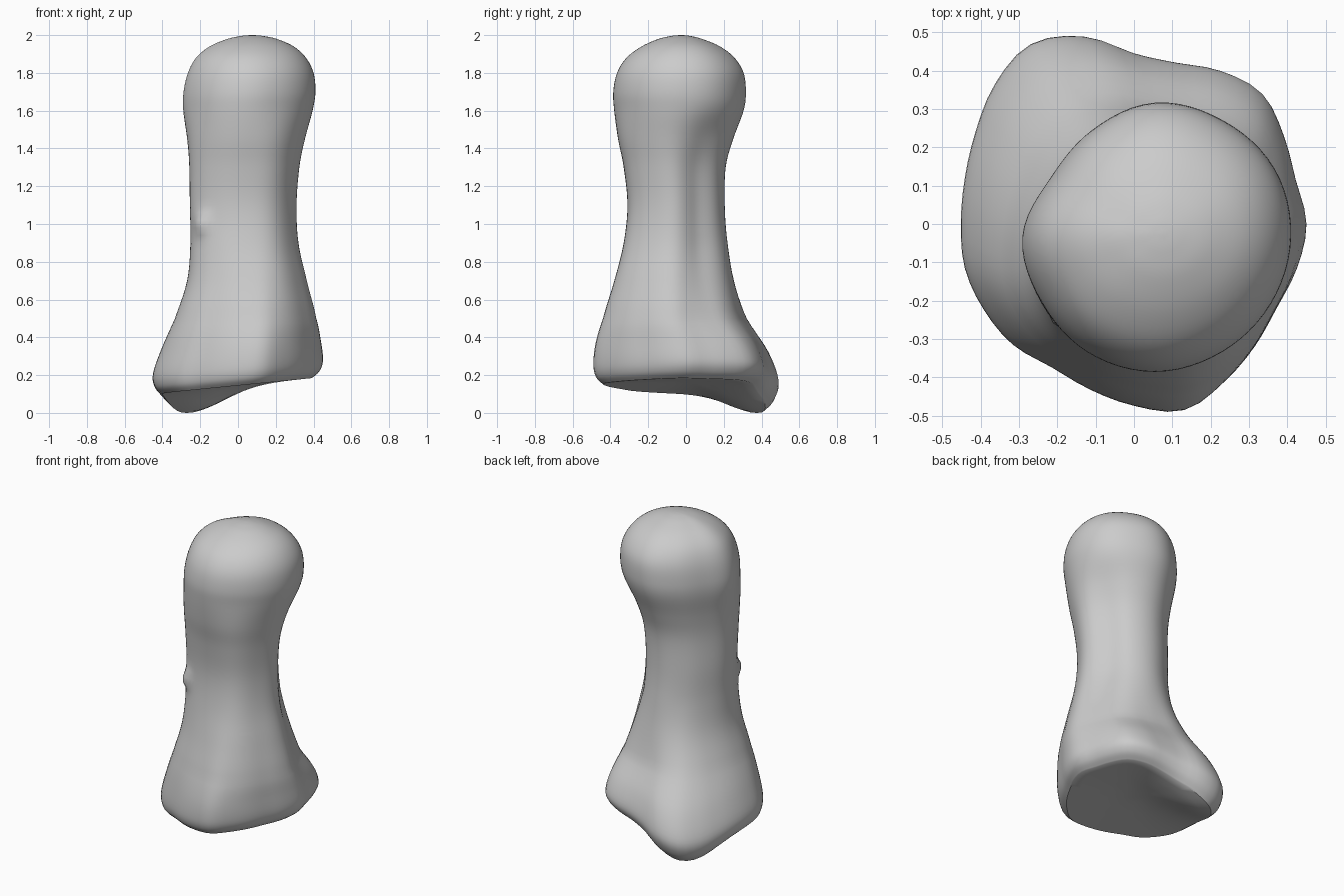
import bpy, bmesh, math
from mathutils import Vector

cube = bpy.data.objects.get("Cube")
if cube:
    bpy.data.objects.remove(cube)

SEG, STEPS = 72, 5

# Cross-section outlines: radii at even angles, counter-clockwise from +x
BASE = [.45, .437, .452, .474, .455, .43, .44, .50, .535, .51, .475, .455,
        .45, .455, .45, .445, .43, .445, .472, .50, .47, .445, .43, .44]
SHAFT = [1, .86, .96, 1, .96, .94, 1, 1.08, 1.02, 1, 1.05, 1]
HEAD = [.35, .355, .35, .35, .322, .309, .34, .335, .345, .35, .345, .345]

# Height, x range, y range, outline (0 base, 1 shaft, 2 head)
ROWS = [
    (0, -.40, .39, -.44, .42, 0),
    (.05, -.44, .43, -.475, .47, 0),
    (.14, -.45, .45, -.49, .49, 0),
    (.3, -.405, .44, -.48, .44, .1),
    (.5, -.335, .415, -.44, .33, .4),
    (.7, -.27, .365, -.38, .26, .75),
    (.9, -.252, .32, -.33, .22, 1),
    (1.1, -.255, .31, -.31, .205, 1),
    (1.3, -.258, .325, -.33, .21, 1.1),
    (1.45, -.27, .355, -.36, .25, 1.4),
    (1.6, -.29, .395, -.38, .305, 1.9),
    (1.7, -.288, .41, -.385, .317, 2),
    (1.8, -.265, .40, -.365, .305, 2),
    (1.88, -.222, .36, -.315, .257, 2),
    (1.94, -.15, .295, -.235, .18, 2),
    (1.98, -.055, .205, -.145, .085, 2),
    (1.996, .02, .13, -.075, .02, 2),
    (2, .07, .08, -.03, -.02, 2),
]


def spline(a, b, c, d, t):
    """Smooth curve through b and c."""
    return b + .5 * t * (c - a + t * (2*a - 5*b + 4*c - d + t * (3*(b - c) + d - a)))


def outline(radii):
    """Closed smooth outline scaled to fill the box from -1 to 1."""
    n, pts = len(radii), []
    for i in range(SEG):
        k, t = divmod(i * n / SEG, 1)
        r = spline(*[radii[(int(k) + j) % n] for j in (-1, 0, 1, 2)], t)
        a = math.tau * i / SEG
        pts.append((r * math.cos(a), r * math.sin(a)))
    axes = []
    for vals in zip(*pts):
        lo, hi = min(vals), max(vals)
        axes.append([(2*v - lo - hi) / (hi - lo) for v in vals])
    return [Vector(p) for p in zip(*axes)]


def underside(x, y):
    """Slanted joint surface with one low corner."""
    dip = math.exp(-((x + .25)**2 + (y - .38)**2) / .06)
    return max(.145 + .1 * x - .12 * dip, 0)


shapes = [outline(s) for s in (BASE, SHAFT, HEAD)]
bm = bmesh.new()


def add_ring(row):
    z, x0, x1, y0, y1, w = row
    w = min(max(w, 0), 2)
    k = min(int(w), 1)
    ring = []
    for a, b in zip(shapes[k], shapes[k + 1]):
        p = a.lerp(b, w - k)
        x = (x0 + x1 + p.x * (x1 - x0)) / 2
        y = (y0 + y1 + p.y * (y1 - y0)) / 2
        lift = underside(x, y) * max(0, 1 - z / .5)
        ring.append(bm.verts.new((x, y, z + lift)))
    return ring


def bridge(a, b):
    for i in range(SEG):
        j = (i + 1) % SEG
        bm.faces.new((a[i], a[j], b[j], b[i]))


# Shaft with flared base and rounded head
rings = []
for i in range(len(ROWS) - 1):
    quad = [Vector(ROWS[min(max(i + j, 0), len(ROWS) - 1)]) for j in (-1, 0, 1, 2)]
    for s in range(STEPS):
        rings.append(add_ring(spline(*quad, s / STEPS)))
rings.append(add_ring(ROWS[-1]))
for a, b in zip(rings, rings[1:]):
    bridge(a, b)
bm.faces.new(rings[-1])

# Slightly hollow joint surface underneath
outer = rings[0]
for f in (.85, .65, .4, .15):
    inner = []
    for v in rings[0]:
        x, y = v.co.x * f, v.co.y * f
        inner.append(bm.verts.new((x, y, underside(x, y) + .025 * (1 - f))))
    bridge(inner, outer)
    outer = inner
bm.faces.new(reversed(outer))

# Small nub on the shaft
nub = Vector((-.19, -.24, 1))
for v in bm.verts:
    d = (v.co - nub).length
    v.co += Vector((-.5, -.85, 0)) * .035 * math.exp(-(d / .05)**2)

bmesh.ops.recalc_face_normals(bm, faces=bm.faces)
mesh = bpy.data.meshes.new("bone")
bm.to_mesh(mesh)
bm.free()
bone = bpy.data.objects.new("bone", mesh)
bpy.context.collection.objects.link(bone)

# Plain grey
grey = bpy.data.materials.new("bone_grey")
grey.use_nodes = True
colour = (.6, .6, .6, 1)
grey.diffuse_color = colour
grey.node_tree.nodes["Principled BSDF"].inputs["Base Color"].default_value = colour
mesh.materials.append(grey)

bpy.context.view_layer.objects.active = bone
bone.select_set(True)
bpy.ops.object.shade_smooth_by_angle(angle=math.radians(40))
